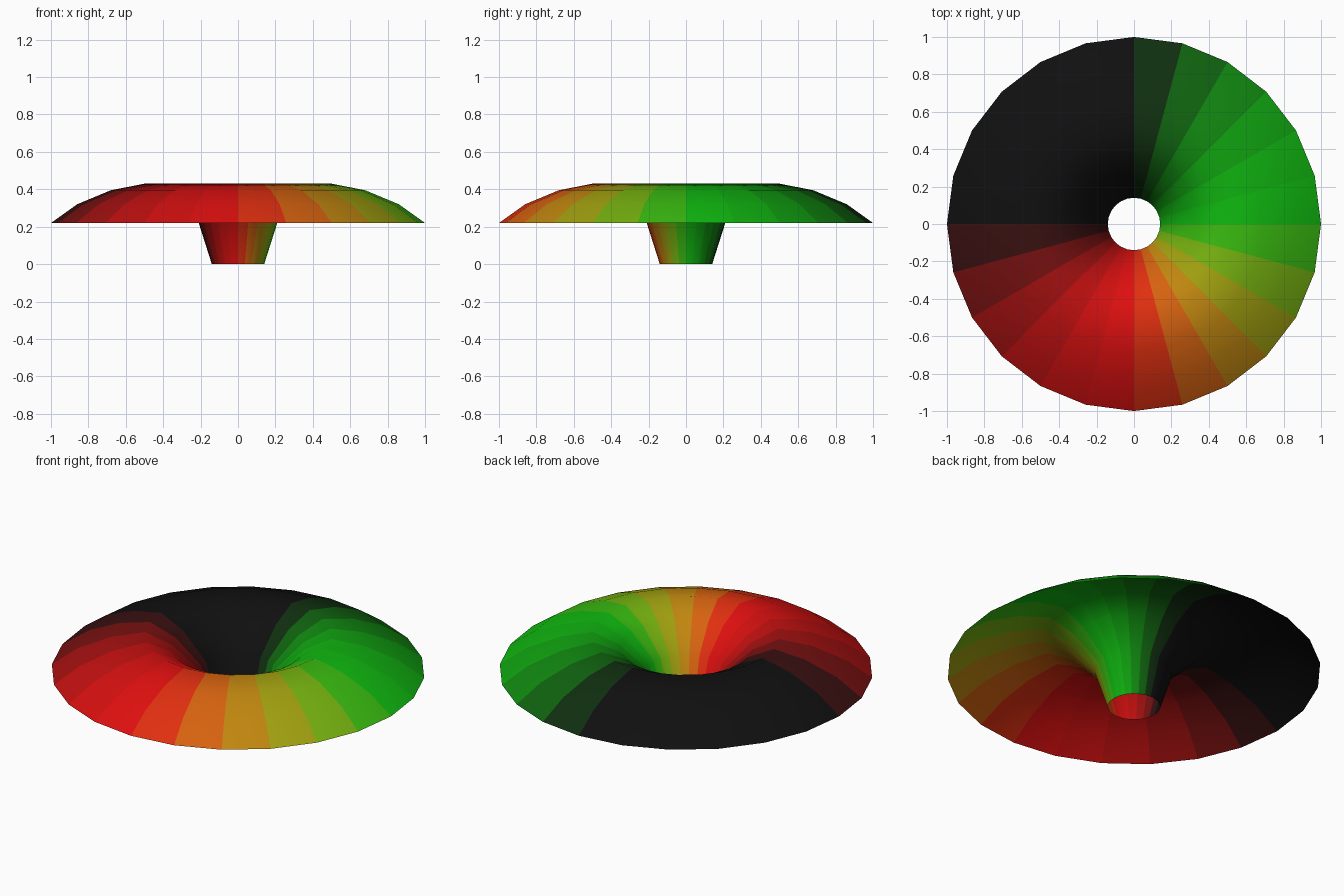
import bpy, bmesh, math

if "Cube" in bpy.data.objects:
    bpy.data.objects.remove(bpy.data.objects["Cube"])

SIDES = 24
# Profile (radius, height): throat, flare, crest, outer rim
PROFILE = [(0.14, 0.0), (0.21, 0.22), (0.355, 0.36), (0.5, 0.43),
           (0.68, 0.395), (0.86, 0.32), (1.0, 0.22)]

mesh = bpy.data.meshes.new("flared_funnel")
funnel = bpy.data.objects.new("flared_funnel", mesh)
bpy.context.collection.objects.link(funnel)


def ramp(angle, peak):
    return max(0.0, math.cos(angle - peak)) ** 1.5


# One tint per sector: green to the right, red to the front, black elsewhere
for i in range(SIDES):
    a = math.tau * (i + 0.5) / SIDES
    mat = bpy.data.materials.new(f"sector_tint_{i}")
    mat.diffuse_color = (0.005 + 0.75 * ramp(a, -math.pi / 2),
                         0.005 + 0.5 * ramp(a, 0), 0.005, 1)
    mat.use_nodes = True
    mat.node_tree.nodes["Principled BSDF"].inputs["Base Color"].default_value = mat.diffuse_color
    mesh.materials.append(mat)

# Open shell revolved around z
bm = bmesh.new()
rings = []
for r, z in PROFILE:
    rings.append([bm.verts.new((r * math.cos(math.tau * i / SIDES),
                                r * math.sin(math.tau * i / SIDES), z))
                  for i in range(SIDES)])
for inner, outer in zip(rings, rings[1:]):
    for i in range(SIDES):
        j = (i + 1) % SIDES
        face = bm.faces.new((inner[i], outer[i], outer[j], inner[j]))
        face.material_index = i
        face.smooth = True
bm.to_mesh(mesh)
bm.free()
